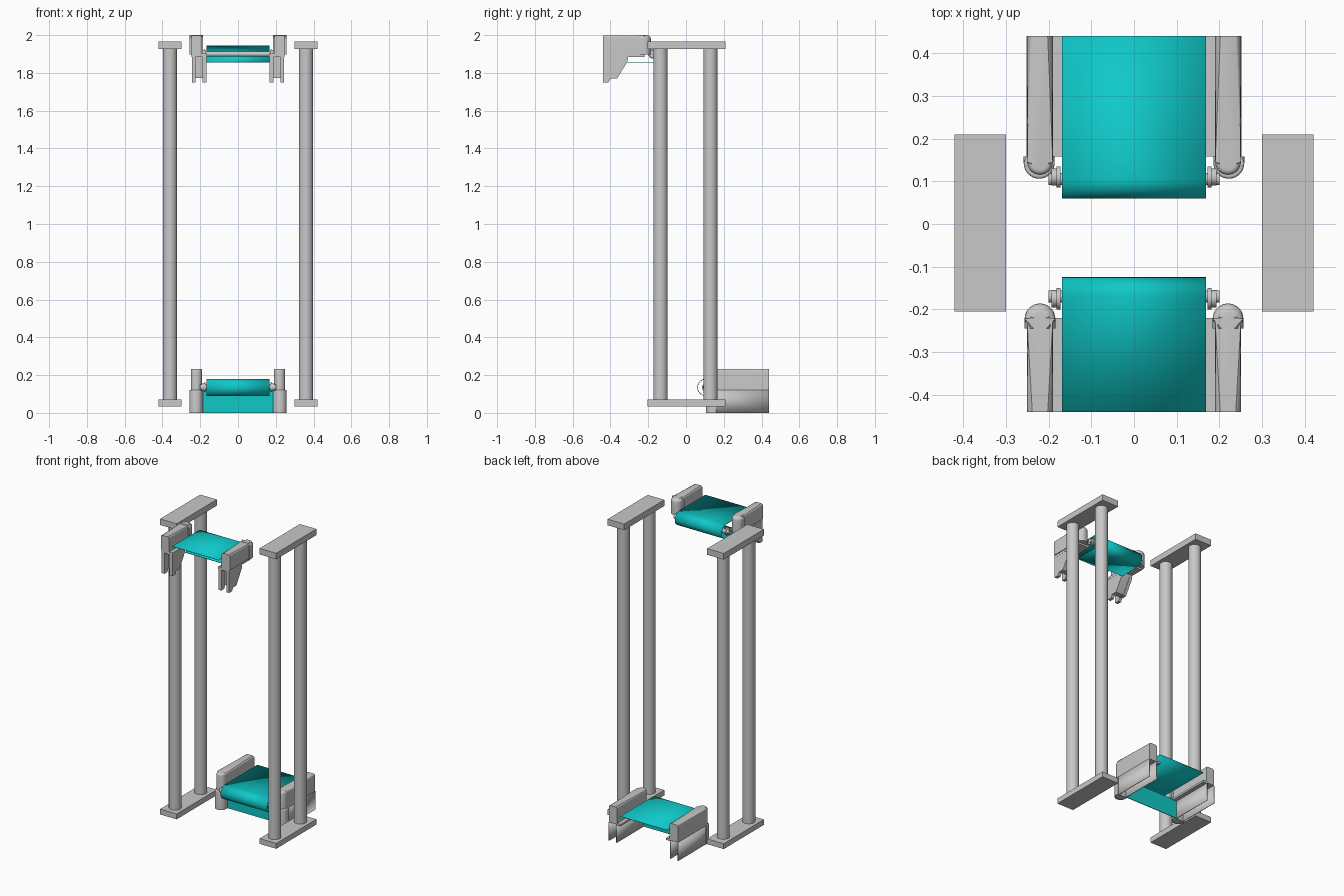
import bpy, bmesh
from math import pi, sin, cos, radians

cube = bpy.data.objects.get("Cube")
if cube:
    bpy.data.objects.remove(cube, do_unlink=True)


def material(name, rgb):
    m = bpy.data.materials.new(name)
    m.use_nodes = True
    m.diffuse_color = (*rgb, 1)
    m.node_tree.nodes["Principled BSDF"].inputs["Base Color"].default_value = (*rgb, 1)
    return m


GREY = material("light grey", (0.58, 0.58, 0.58))
TEAL = material("teal", (0.005, 0.58, 0.58))


def finish(name, bm, mat, mirror=True, thickness=0):
    bmesh.ops.recalc_face_normals(bm, faces=bm.faces)
    me = bpy.data.meshes.new(name)
    bm.to_mesh(me)
    bm.free()
    me.materials.append(mat)
    me.shade_smooth()
    me.set_sharp_from_angle(angle=radians(35))
    ob = bpy.data.objects.new(name, me)
    bpy.context.collection.objects.link(ob)
    if thickness:
        mod = ob.modifiers.new("Thickness", 'SOLIDIFY')
        mod.thickness = thickness
        mod.offset = 0
    if mirror:
        ob.modifiers.new("Mirror", 'MIRROR')
    return ob


def place(axis, u, v, w):
    """Point with w along the axis and u, v in the other two."""
    return {"X": (w, u, v), "Z": (u, v, w)}[axis]


def prism(name, pts, axis, lo, hi, mat=GREY, mirror=True, round_top=0, cut_y=None):
    """Closed outline extruded along an axis, with an optional rounded top rim."""
    bm = bmesh.new()
    a, b = ([bm.verts.new(place(axis, u, v, w)) for u, v in pts] for w in (lo, hi))
    n = len(pts)
    bm.faces.new(a)
    bm.faces.new(b)
    for i in range(n):
        bm.faces.new((a[i], a[(i + 1) % n], b[(i + 1) % n], b[i]))
    if round_top:
        rim = [e for e in bm.edges if all(v.co.z > hi - 1e-4 for v in e.verts)
               and not all(abs(v.co.y - cut_y) < 1e-4 for v in e.verts)]
        bmesh.ops.bevel(bm, geom=rim, offset=round_top, segments=5, profile=0.5, affect='EDGES')
    return finish(name, bm, mat, mirror)


def sheet(name, pts, axis, lo, hi, thickness, mat=GREY, mirror=True):
    """Open outline extruded into a thin sheet."""
    bm = bmesh.new()
    a, b = ([bm.verts.new(place(axis, u, v, w)) for u, v in pts] for w in (lo, hi))
    for i in range(len(pts) - 1):
        bm.faces.new((a[i], a[i + 1], b[i + 1], b[i]))
    return finish(name, bm, mat, mirror, thickness)


def box(name, x, y, z, mat=GREY, mirror=True):
    return prism(name, [(x[0], y[0]), (x[1], y[0]), (x[1], y[1]), (x[0], y[1])],
                 "Z", z[0], z[1], mat, mirror)


def circle(u, v, r, n=32):
    return [(u + r * cos(2 * pi * i / n), v + r * sin(2 * pi * i / n)) for i in range(n)]


def guard_outline(x, r, y_cut, y_tip, n=16):
    """Straight-sided outline in plan with one half-round end at y_tip."""
    s = 1 if y_tip > y_cut else -1
    yc = y_tip - s * r
    arc = [(x + r * cos(pi * i / n), yc + s * r * sin(pi * i / n)) for i in range(n + 1)]
    return [(x + r, y_cut)] + arc + [(x - r, y_cut)]


def belt_path(y_end, y_return, yc, zc, r, s, n=20):
    """Side profile of a belt wrapped half way round a roller."""
    arc = [(yc + s * r * sin(pi * i / n), zc + r * cos(pi * i / n)) for i in range(n + 1)]
    return [(y_end, zc + r)] + arc + [(y_return, zc - r)]


# Side frames: two columns between end plates
for label, z in (("bottom", (0.035, 0.07)), ("top", (1.927, 1.967))):
    box("frame_plate_" + label, (0.3, 0.42), (-0.205, 0.21), z)
for label, y in (("front", -0.135), ("back", 0.13)):
    prism("column_" + label, circle(0.36, y, 0.038), "Z", 0.07, 1.927)

# Belts and their bearings
BELT = 0.168
for label, y_end, y_ret, yc, zc, s in (("lower", 0.44, 0.16, 0.105, 0.135, -1),
                                       ("upper", -0.44, -0.31, -0.17, 1.9, 1)):
    sheet(label + "_belt", belt_path(y_end, y_ret, yc, zc, 0.044, s), "X", -BELT, BELT,
          0.003, TEAL, mirror=False)
    prism(label + "_axle", circle(yc, zc, 0.014), "X", -0.2, 0.2, mirror=False)
    prism(label + "_bearing", circle(yc - s * 0.005, zc, 0.025), "X", 0.172, 0.181)
    prism(label + "_bearing_cap", circle(yc - s * 0.005, zc, 0.02), "X", 0.181, 0.193)

# Lower conveyor: front panel, handrail guards, skirts and inner rails
box("lower_front_panel", (-0.2, 0.2), (0.158, 0.162), (0, 0.12), TEAL, mirror=False)
prism("lower_guard", guard_outline(0.22, 0.03, 0.44, 0.115), "Z", 0.12, 0.232,
      round_top=0.012, cut_y=0.44)
sheet("lower_skirt", guard_outline(0.222, 0.027, 0.44, 0.115), "Z", 0, 0.12, 0.006)
prism("lower_skirt_nose", guard_outline(0.222, 0.036, 0.158, 0.106), "Z", 0, 0.122,
      round_top=0.006, cut_y=0.158)
box("lower_inner_rail", (0.165, 0.192), (0.158, 0.44), (0.115, 0.128))

# Upper conveyor: handrail guards with domed ends, inner rails
box_top = 2.0
prism("upper_guard", guard_outline(0.22, 0.03, -0.44, -0.2), "Z", 1.9, box_top - 0.002,
      round_top=0.012, cut_y=-0.44)
prism("upper_guard_end", guard_outline(0.22, 0.036, -0.245, -0.186), "Z", 1.897, box_top,
      round_top=0.022, cut_y=-0.245)
box("upper_inner_rail", (0.165, 0.245), (-0.44, -0.22), (1.885, 1.902))

# Upper brackets: two hanging cheeks and a web between them
cheek = [(-0.44, 1.75), (-0.41, 1.75), (-0.4, 1.77), (-0.365, 1.77),
         (-0.31, 1.86), (-0.305, 1.89), (-0.44, 1.89)]
for label, x in (("inner", (0.166, 0.187)), ("outer", (0.224, 0.244))):
    prism("upper_bracket_" + label, cheek, "X", *x)
web = [(-0.4, 1.772), (-0.367, 1.772), (-0.312, 1.862), (-0.307, 1.89), (-0.4, 1.89)]
prism("upper_bracket_web", web, "X", 0.187, 0.224)
